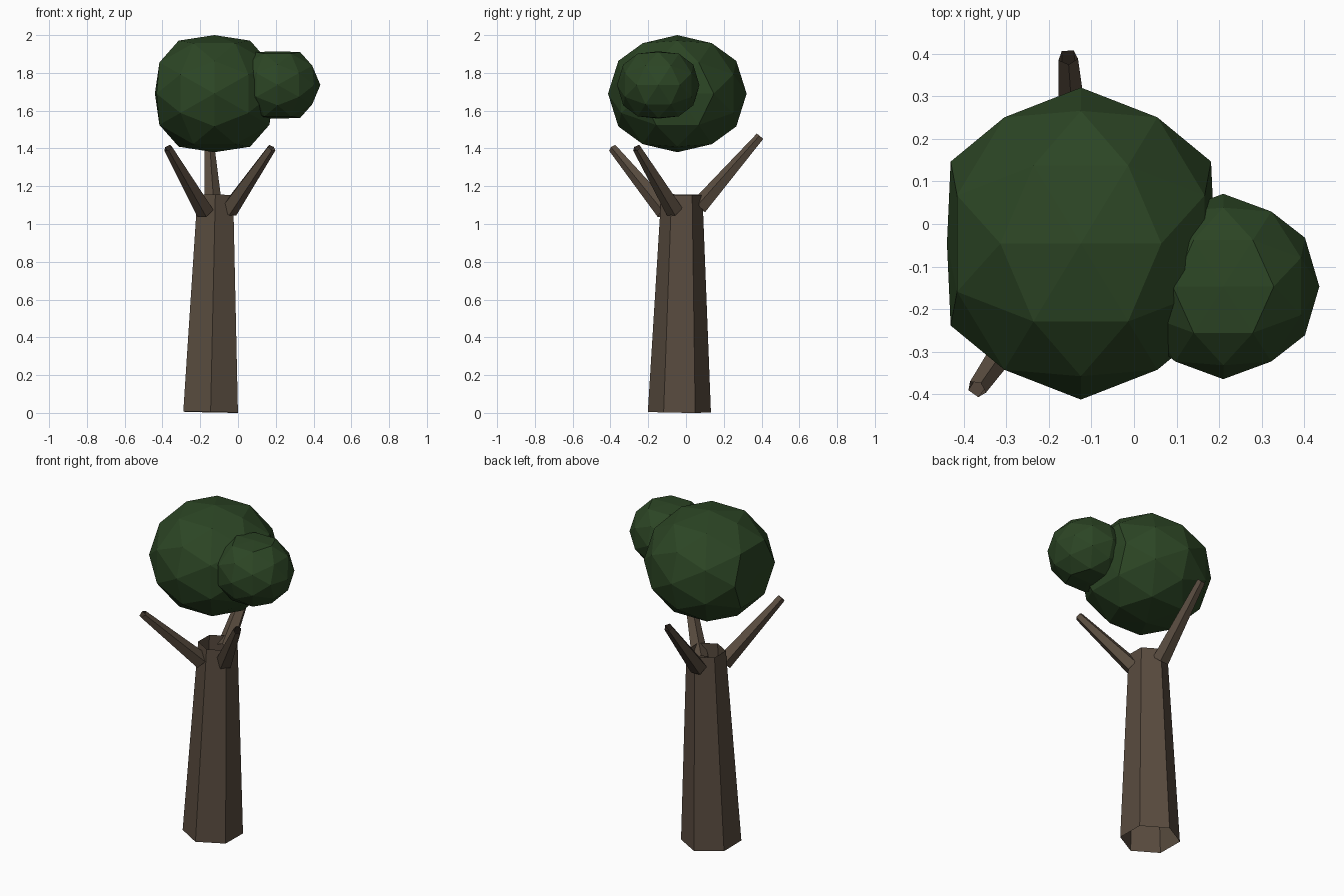
import bpy, bmesh, math
from mathutils import Vector, Matrix

if "Cube" in bpy.data.objects:
    bpy.data.objects.remove(bpy.data.objects["Cube"])


def material(name, rgb):
    m = bpy.data.materials.new(name)
    m.diffuse_color = (*rgb, 1)
    m.use_nodes = True
    m.node_tree.nodes["Principled BSDF"].inputs["Base Color"].default_value = m.diffuse_color
    return m


bark = material("bark", (0.1, 0.072, 0.05))
leaf = material("leaf", (0.025, 0.06, 0.018))


def add_object(name, bm, mat):
    mesh = bpy.data.meshes.new(name)
    bm.to_mesh(mesh)
    bm.free()
    mesh.materials.append(mat)
    obj = bpy.data.objects.new(name, mesh)
    bpy.context.collection.objects.link(obj)
    return obj


def tapered_tube(name, start, end, r0, r1, sides, ref):
    """Open-ended faceted tube; the first corner points towards ref."""
    start, end = Vector(start), Vector(end)
    axis = (end - start).normalized()
    u = Vector(ref)
    u = (u - axis * u.dot(axis)).normalized()
    v = axis.cross(u)
    bm = bmesh.new()
    rings = []
    for centre, r in ((start, r0), (end, r1)):
        angles = [2 * math.pi * i / sides for i in range(sides)]
        rings.append([bm.verts.new(centre + r * (u * math.cos(a) + v * math.sin(a)))
                      for a in angles])
    low, high = rings
    for i in range(sides):
        j = (i + 1) % sides
        bm.faces.new((low[i], low[j], high[j], high[i]))
    return add_object(name, bm, bark)


def leaf_clump(name, centre, radii, limits):
    """Icosphere turned edge-up, stretched, with its poles flattened."""
    bm = bmesh.new()
    bmesh.ops.create_icosphere(bm, subdivisions=2, radius=1)
    tilt = Matrix.Rotation(-math.atan(2 / (1 + math.sqrt(5))), 3, 'Y')
    for vert in bm.verts:
        p = tilt @ vert.co
        vert.co = [c + max(-lim, min(lim, q * r))
                   for c, q, r, lim in zip(centre, p, radii, limits)]
    return add_object(name, bm, leaf)


# Trunk
tapered_tube("trunk", (-0.145, -0.035, 0.004), (-0.12, -0.022, 1.155),
             0.167, 0.109, 6, (0, 1, 0))

# Branches
branches = {
    "branch_front_left": ((-0.175, -0.11, 1.065), (-0.37, -0.388, 1.402)),
    "branch_front_right": ((-0.05, -0.06, 1.072), (0.178, -0.26, 1.403)),
    "branch_back": ((-0.132, 0.07, 1.09), (-0.155, 0.393, 1.463)),
}
for name, (base, tip) in branches.items():
    tapered_tube(name, base, tip, 0.049, 0.024, 5, (0, 0, 1))

# Foliage
leaf_clump("foliage_large", (-0.125, -0.046, 1.69),
           (0.36, 0.367, 0.33), (0.315, 0.367, 0.31))
leaf_clump("foliage_small", (0.21, -0.147, 1.736),
           (0.226, 0.218, 0.205), (0.226, 0.218, 0.178))
